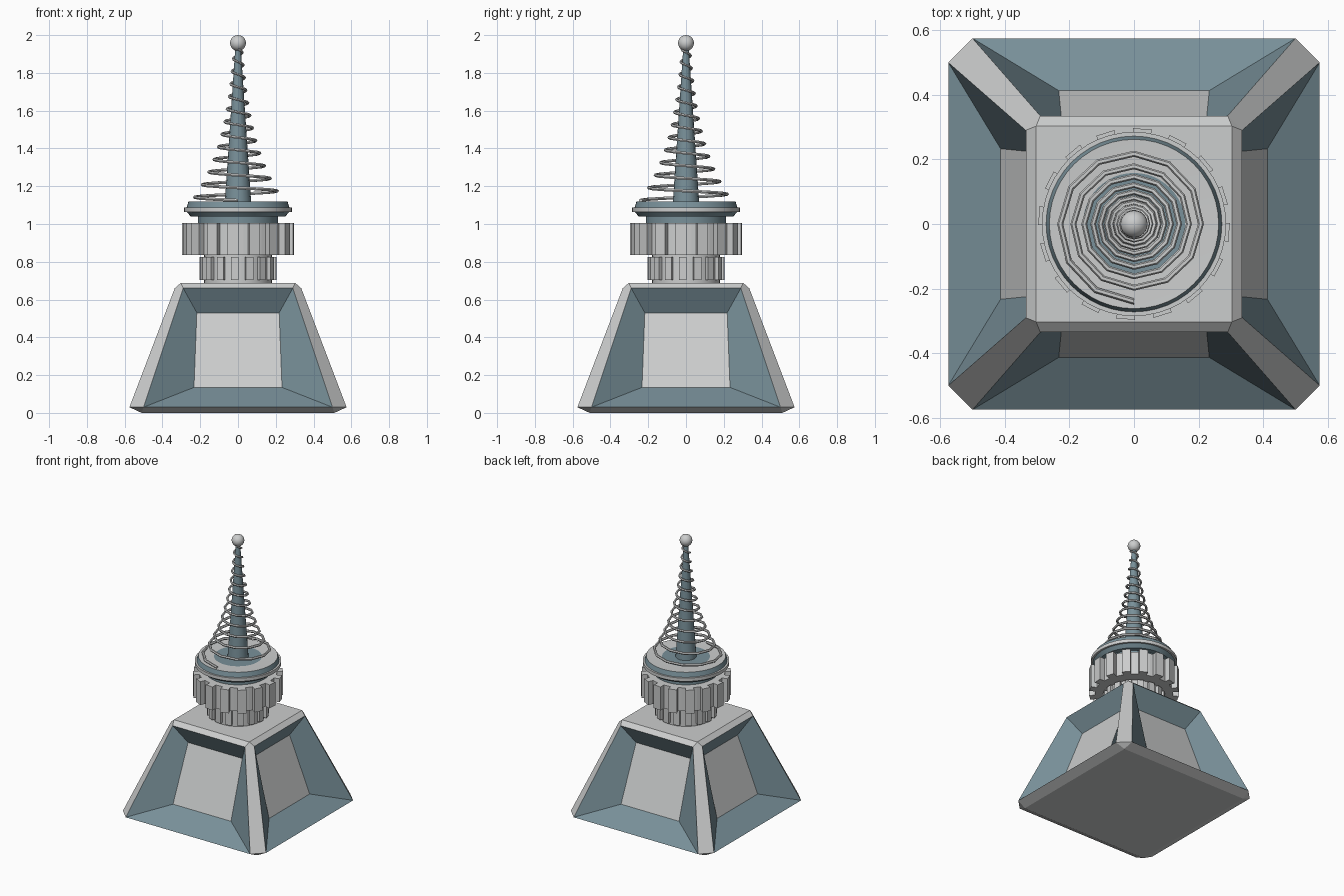
import bpy, bmesh, math
from mathutils import Matrix, Vector

if "Cube" in bpy.data.objects:
    bpy.data.objects.remove(bpy.data.objects["Cube"], do_unlink=True)


def material(name, rgb):
    m = bpy.data.materials.new(name)
    m.use_nodes = True
    m.diffuse_color = (*rgb, 1)
    m.node_tree.nodes["Principled BSDF"].inputs["Base Color"].default_value = (*rgb, 1)
    return m


GREY, BLUE = 0, 1
MATS = [material("light_grey", (0.6, 0.61, 0.61)), material("slate_blue", (0.19, 0.28, 0.32))]


def finish(name, bm, smooth=False):
    bmesh.ops.remove_doubles(bm, verts=bm.verts, dist=0.0005)
    bmesh.ops.recalc_face_normals(bm, faces=bm.faces)
    mesh = bpy.data.meshes.new(name)
    bm.to_mesh(mesh)
    bm.free()
    obj = bpy.data.objects.new(name, mesh)
    bpy.context.collection.objects.link(obj)
    for m in MATS:
        mesh.materials.append(m)
    if smooth:
        bpy.ops.object.select_all(action="DESELECT")
        obj.select_set(True)
        bpy.context.view_layer.objects.active = obj
        bpy.ops.object.shade_smooth_by_angle(angle=math.radians(35))
    return obj


def face(bm, pts, mat=GREY):
    f = bm.faces.new([bm.verts.new(p) for p in pts])
    f.material_index = mat


def lathe(name, profile, mats, sides):
    """Spin (radius, z) points; one material per profile segment."""
    bm = bmesh.new()
    for i in range(sides):
        a, b = (2 * math.pi * k / sides for k in (i, i + 1))
        for (r0, z0), (r1, z1), mat in zip(profile, profile[1:], mats):
            pts = [(r0 * math.cos(a), r0 * math.sin(a), z0), (r0 * math.cos(b), r0 * math.sin(b), z0),
                   (r1 * math.cos(b), r1 * math.sin(b), z1), (r1 * math.cos(a), r1 * math.sin(a), z1)]
            if r0 == 0:
                pts.pop(1)
            elif r1 == 0:
                pts.pop()
            face(bm, pts, mat)
    return finish(name, bm, True)


def gear(name, root, tip, z0, z1, teeth, phase, half):
    """Extruded toothed disc."""
    bm = bmesh.new()
    pitch = 2 * math.pi / teeth
    pts = []
    for i in range(teeth):
        c = phase + i * pitch
        for r, a in ((root, -half), (tip, -half), (tip, half), (root, half), (root, pitch / 2)):
            pts.append((r * math.cos(c + a), r * math.sin(c + a)))
    face(bm, [(x, y, z0) for x, y in pts])
    face(bm, [(x, y, z1) for x, y in pts])
    for (ax, ay), (bx, by) in zip(pts, pts[1:] + pts[:1]):
        face(bm, [(ax, ay, z0), (bx, by, z0), (bx, by, z1), (ax, ay, z1)])
    return finish(name, bm)


# Bevelled pyramid base with a sunken panel on each side
bm = bmesh.new()
low, high = (0.5, 0.575, 0.03), (0.29, 0.335, 0.66)
foot, roof = (0.51, 0.51, 0), (0.303, 0.303, 0.688)
panel_low, panel_high = (0.233, 0.413, 0.135), (0.218, 0.262, 0.53)


def pair(p):
    return [Vector((-p[0], -p[1], p[2])), Vector((p[0], -p[1], p[2]))]


for k in range(4):
    turn = Matrix.Rotation(k * math.pi / 2, 3, "Z")
    next_turn = Matrix.Rotation((k + 1) * math.pi / 2, 3, "Z")
    fl, fr, ll, lr, hl, hr, rl, rr, pll, plr, phl, phr = [
        turn @ v for p in (foot, low, high, roof, panel_low, panel_high) for v in pair(p)]
    next_low, next_high = next_turn @ pair(low)[0], next_turn @ pair(high)[0]
    # Sunken walls and panel
    outer, inner = [ll, lr, hr, hl], [pll, plr, phr, phl]
    for i in range(4):
        j = (i + 1) % 4
        face(bm, [outer[i], outer[j], inner[j], inner[i]], BLUE)
    face(bm, inner)
    # Bevels around the side
    face(bm, [fl, fr, lr, ll])
    face(bm, [hl, hr, rr, rl])
    face(bm, [lr, next_low, next_high, hr])
    face(bm, [fr, next_low, lr])
    face(bm, [hr, next_high, rr])
for x, y, z in (foot, roof):
    face(bm, [(-x, -y, z), (x, -y, z), (x, y, z), (-x, y, z)])
finish("base", bm)

# Toothed drums
lathe("drum_core", [(0, 0.68), (0.18, 0.68), (0.18, 0.85), (0, 0.85)], [GREY] * 3, 32)
gear("small_gear", 0.182, 0.205, 0.703, 0.825, 16, math.radians(85), 0.1)
gear("large_gear", 0.258, 0.297, 0.835, 1.005, 16, math.radians(85), 0.1)

# Flanged plate under the spire
lathe("flange",
      [(0, 1.0), (0.212, 1.0), (0.212, 1.04), (0.25, 1.04), (0.272, 1.064), (0.285, 1.064),
       (0.285, 1.088), (0.272, 1.088), (0.262, 1.12), (0.158, 1.115), (0, 1.115)],
      [BLUE] * 4 + [GREY] * 3 + [BLUE, GREY, BLUE], 48)

# Spire and ball tip
lathe("spire", [(0, 1.11), (0.07, 1.11), (0.014, 1.94), (0, 1.94)], [BLUE] * 3, 16)
bm = bmesh.new()
bmesh.ops.create_uvsphere(bm, u_segments=24, v_segments=14, radius=0.042,
                          matrix=Matrix.Translation((0, 0, 1.958)))
finish("ball_tip", bm, True)

# Tapering coil spring, twelve straight steps per turn
bm = bmesh.new()
turns, steps, sides = 12, 12, 6
rings = []
for i in range(turns * steps + 1):
    t = i / (turns * steps)
    a = -math.pi / 2 - 2 * math.pi * i / steps
    radius = 0.24 * math.exp(-2.36 * t)
    wire = 0.0095 - 0.003 * t
    out = Vector((math.cos(a), math.sin(a), 0))
    centre = out * radius + Vector((0, 0, 1.125 + 0.8 * t))
    rings.append([bm.verts.new(centre + out * wire * math.cos(s * math.tau / sides)
                               + Vector((0, 0, wire * math.sin(s * math.tau / sides))))
                  for s in range(sides)])
for lo, hi in zip(rings, rings[1:]):
    for s in range(sides):
        n = (s + 1) % sides
        bm.faces.new([lo[s], lo[n], hi[n], hi[s]])
bm.faces.new(rings[0])
bm.faces.new(rings[-1])
finish("coil_spring", bm)
